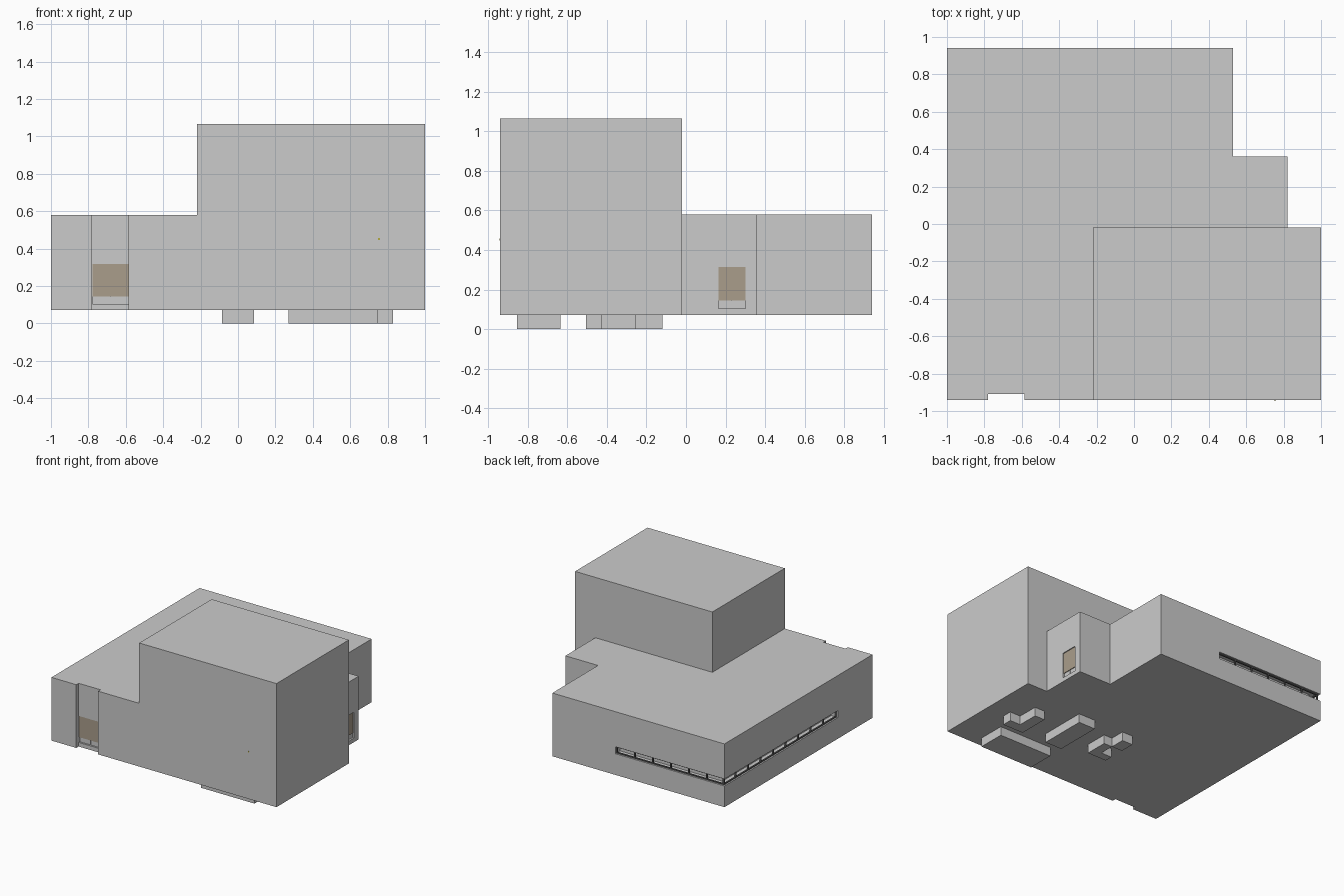
import bpy, bmesh

if "Cube" in bpy.data.objects:
    bpy.data.objects.remove(bpy.data.objects["Cube"])

BASE, ROOF, TOP = 0.072, 0.58, 1.065


def material(name, rgb):
    m = bpy.data.materials.new(name)
    m.diffuse_color = (*rgb, 1)
    m.use_nodes = True
    m.node_tree.nodes["Principled BSDF"].inputs["Base Color"].default_value = m.diffuse_color
    return m


BROWN = material("brown_panel", (0.40, 0.34, 0.26))
DARK = material("dark_frame", (0.12, 0.12, 0.12))
YELLOW = material("yellow", (0.45, 0.40, 0.05))


def prism(name, outline, z0, z1, mat=None):
    """Extrude a counter-clockwise plan outline from z0 to z1."""
    bm = bmesh.new()
    face = bm.faces.new([bm.verts.new((x, y, z0)) for x, y in outline])
    ext = bmesh.ops.extrude_face_region(bm, geom=[face])
    for v in ext["geom"]:
        if isinstance(v, bmesh.types.BMVert):
            v.co.z = z1
    bmesh.ops.recalc_face_normals(bm, faces=bm.faces)
    me = bpy.data.meshes.new(name)
    bm.to_mesh(me)
    bm.free()
    ob = bpy.data.objects.new(name, me)
    bpy.context.collection.objects.link(ob)
    if mat:
        me.materials.append(mat)
    return ob


def box(name, x0, x1, y0, y1, z0, z1, mat=None):
    return prism(name, [(x0, y0), (x1, y0), (x1, y1), (x0, y1)], z0, z1, mat)


def cut(target, cutter):
    cutter.hide_render = True
    cutter.hide_viewport = False
    cutter.display_type = 'WIRE'
    mod = target.modifiers.new("cut", 'BOOLEAN')
    mod.operation, mod.solver, mod.object = 'DIFFERENCE', 'EXACT', cutter
    bpy.context.view_layer.objects.active = target
    bpy.ops.object.modifier_apply(modifier=mod.name)
    bpy.data.objects.remove(cutter, do_unlink=True)


# Low wing with front entrance notch and stepped right side
wing = prism("low_wing", [
    (-1, -.94), (-.78, -.94), (-.78, -.91), (-.585, -.91), (-.585, -.94),
    (-.22, -.94), (-.22, -.02), (.82, -.02), (.82, .36), (.53, .36),
    (.53, .94), (-1, .94)], BASE, ROOF)

# Tall block
box("tall_block", -.22, 1, -.94, -.02, BASE, TOP)

# Ribbon window slot wrapping the back-left corner
Z0, Z1, D = 0.242, 0.298, 0.06
X_END, Y_END = -.03, -.50
cut(wing, prism("slot_cutter", [
    (-1.1, Y_END), (-1 + D, Y_END), (-1 + D, .94 - D), (X_END, .94 - D),
    (X_END, 1.04), (-1.1, 1.04)], Z0, Z1))

# Ribbon window rails and mullions
T, IN = 0.008, 0.012
for name, za, zb in (("lower_rail", Z0, Z0 + T), ("upper_rail", Z1 - T, Z1)):
    prism(name, [
        (-1 + IN, Y_END), (-1 + 2 * IN, Y_END), (-1 + 2 * IN, .94 - 2 * IN),
        (X_END, .94 - 2 * IN), (X_END, .94 - IN), (-1 + IN, .94 - IN)], za, zb, DARK)
for i in range(9):
    y = Y_END + i * (0.94 - Y_END - IN) / 9
    box("side_mullion", -1 + IN, -1 + 2 * IN, y, y + T, Z0, Z1, DARK)
for i in range(6):
    x = X_END - i * (X_END + 1 - IN) / 6
    box("back_mullion", x - T, x, .94 - 2 * IN, .94 - IN, Z0, Z1, DARK)
box("corner_mullion", -1 + IN, -1 + 2 * IN, .94 - 2 * IN, .94 - IN, Z0, Z1, DARK)

# Front entrance: recessed double door with brown upper panel
cut(wing, box("door_cutter", -.779, -.586, -.95, -.89, .105, .318))
for x0, x1 in ((-.779, -.684), (-.681, -.586)):
    box("front_door_leaf", x0, x1, -.896, -.890, .105, .318)
box("front_door_panel", -.779, -.586, -.904, -.897, .145, .318, BROWN)

# Right side entrance: same arrangement
cut(wing, box("door_cutter", .80, .83, .165, .30, .105, .313))
for y0, y1 in ((.165, .231), (.234, .30)):
    box("side_door_leaf", .80, .806, y0, y1, .105, .313)
box("side_door_panel", .807, .813, .165, .30, .145, .313, BROWN)

# Small fitting on the front of the tall block
box("front_fitting", .748, .758, -.943, -.938, .447, .457, YELLOW)

# Foot blocks under the floor
box("front_foot", .27, .745, -.855, -.635, 0, BASE)
box("middle_foot", .275, .425, -.505, -.12, 0, BASE)
prism("right_foot", [(.645, -.505), (.83, -.505), (.83, -.425), (.735, -.425),
                     (.735, -.255), (.645, -.255)], 0, BASE)
prism("left_foot", [(-.085, -.425), (.085, -.425), (.085, -.24), (.01, -.24),
                    (.01, -.36), (-.085, -.36)], 0, BASE)
box("left_foot_small", -.085, .01, -.24, -.12, 0, BASE)
